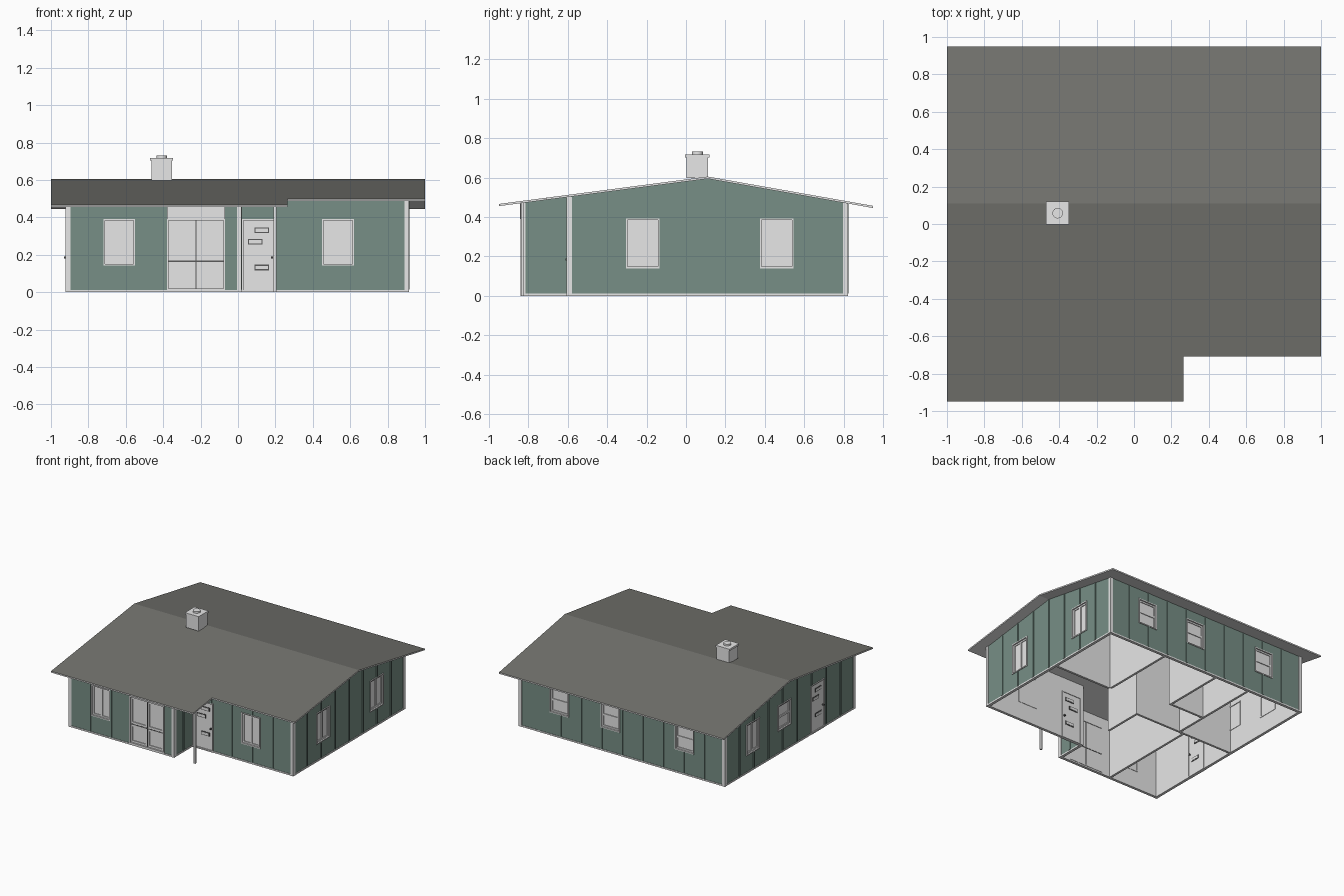
import bpy, bmesh
from mathutils import Vector

if "Cube" in bpy.data.objects:
    bpy.data.objects.remove(bpy.data.objects["Cube"])


def material(name, r, g, b):
    m = bpy.data.materials.new(name)
    m.use_nodes = True
    m.diffuse_color = (r, g, b, 1)
    m.node_tree.nodes["Principled BSDF"].inputs["Base Color"].default_value = (r, g, b, 1)
    return m


GREEN = material("green siding", .186, .275, .238)
LIGHT = material("light grey trim", .8, .8, .8)
ROOF = material("warm grey shingles", .17, .17, .155)
DARK = material("dark grey gaps", .1, .1, .1)

T = .018           # wall thickness
ROOF_T = .011
RIDGE_Y, RIDGE_Z = .11, .605
LEFT, RIGHT, BACK, FRONT, PORCH, WING = -.917, .91, .817, -.834, -.6, .015


def roof_z(y):
    return RIDGE_Z - (.131 * (RIDGE_Y - y) if y < RIDGE_Y else .177 * (y - RIDGE_Y))


def finish(name, bm, mats, rule=None):
    bm.normal_update()
    if rule:
        for f in bm.faces:
            f.material_index = rule(f.normal)
    me = bpy.data.meshes.new(name)
    bm.to_mesh(me)
    bm.free()
    for m in mats:
        me.materials.append(m)
    ob = bpy.data.objects.new(name, me)
    bpy.context.collection.objects.link(ob)
    return ob


def extrude(bm, faces, offset):
    new = bmesh.ops.extrude_face_region(bm, geom=faces)["geom"]
    bmesh.ops.translate(bm, vec=Vector(offset), verts=[v for v in new if isinstance(v, bmesh.types.BMVert)])
    bmesh.ops.recalc_face_normals(bm, faces=bm.faces)


def add_prism(bm, points, offset):
    extrude(bm, [bm.faces.new([bm.verts.new(p) for p in points])], offset)


def add_box(bm, lo, hi):
    add_prism(bm, [(lo[0], lo[1], lo[2]), (hi[0], lo[1], lo[2]), (hi[0], hi[1], lo[2]),
                   (lo[0], hi[1], lo[2])], (0, 0, hi[2] - lo[2]))


def boxes(name, mat, items):
    bm = bmesh.new()
    for lo, hi in items:
        add_box(bm, lo, hi)
    return finish(name, bm, [mat])


# A wall is (axis of its normal, position of outer face, outward sign)
def on_wall(wall, u0, u1, z0, z1, d0, d1):
    axis, pos, sign = wall
    a, b = sorted((pos + sign * d0, pos + sign * d1))
    return ((a, u0, z0), (b, u1, z1)) if axis == 0 else ((u0, a, z0), (u1, b, z1))


def build_wall(name, wall, u0, u1, outside=GREEN):
    axis, pos, sign = wall
    bm = bmesh.new()
    if axis == 0:
        tops = [u1] + ([RIDGE_Y] if u0 < RIDGE_Y < u1 else []) + [u0]
        pts = [(pos, u0, 0), (pos, u1, 0)] + [(pos, y, roof_z(y) - .007) for y in tops]
        add_prism(bm, pts, (-sign * T, 0, 0))
    else:
        add_box(bm, *on_wall(wall, u0, u1, 0, roof_z(pos) - .007, -T, 0))
    return finish(name, bm, [LIGHT, outside], lambda n: 1 if n[axis] * sign > .5 else 0)


def dress_wall(name, wall, u0, u1, count):
    # Battens under the eaves and a pale base strip
    top = lambda u: roof_z(u if wall[0] == 0 else wall[1]) - ROOF_T - .003
    step = (u1 - u0) / count
    boxes(name + "_base_strip", LIGHT, [on_wall(wall, u0, u1, 0, .012, -.002, .004)])
    return boxes(name + "_battens", GREEN,
                 [on_wall(wall, u0 + step * i - .007, u0 + step * i + .007, .013, top(u0 + step * i),
                          -.002, .006) for i in range(1, count)])


def cut(wall, *span):
    # Real opening through the wall and any batten in its way
    cutter = boxes("opening_cutter", LIGHT, [on_wall(wall, *span, -.1, .1)])
    for ob in skins[wall]:
        mod = ob.modifiers.new("opening", "BOOLEAN")
        mod.operation, mod.solver, mod.object = "DIFFERENCE", "EXACT", cutter
        bpy.context.view_layer.objects.active = ob
        bpy.ops.object.modifier_apply(modifier=mod.name)
    bpy.data.objects.remove(cutter)


def casing(wall, u0, u1, z0, z1, w=.008, d0=-T - .003, d1=.006):
    return [on_wall(wall, *r, d0, d1) for r in (
        (u0, u0 + w, z0, z1), (u1 - w, u1, z0, z1),
        (u0 + w, u1 - w, z1 - w, z1), (u0 + w, u1 - w, z0, z0 + w))]


def window(name, wall, mid, z0, z1, upright=True):
    u0, u1, zm = mid - .085, mid + .085, (z0 + z1) / 2
    cut(wall, u0, u1, z0, z1)
    bar = (mid - .008, mid + .008, z0, z1) if upright else (u0, u1, zm - .008, zm + .008)
    boxes(name + "_pane", LIGHT, [on_wall(wall, u0, u1, z0, z1, -.016, -.011)])
    boxes(name + "_frame", LIGHT, casing(wall, u0, u1, z0, z1)
          + casing(wall, u0, u1, z0, z1, .02, -.016, -.005) + [on_wall(wall, *bar, -.016, -.005)])


def door(name, wall, u0, flip=1):
    u1 = u0 + .18
    mid = (u0 + u1) / 2
    cut(wall, u0, u1, -.01, .392)
    boxes(name + "_leaf", LIGHT, [on_wall(wall, u0, u1, .003, .392, -.016, -.004)])
    boxes(name + "_frame", LIGHT, casing(wall, u0, u1, 0, .392))
    rims, panels = [], []
    for shift, z in ((.016, .332), (-.018, .27), (.016, .132)):
        c = mid + shift * flip
        for d0, d1 in ((-.006, -.001), (-.019, -.014)):
            rims.append(on_wall(wall, c - .039, c + .039, z - .015, z + .015, d0, d1))
        for d0, d1 in ((-.006, .001), (-.021, -.014)):
            panels.append(on_wall(wall, c - .033, c + .033, z - .009, z + .009, d0, d1))
    boxes(name + "_panel_rims", DARK, rims)
    boxes(name + "_panels", LIGHT, panels)
    h = mid + flip * .07
    boxes(name + "_handle", DARK, [on_wall(wall, h - .005, h + .005, .18, .19, -T - .012, .012)])


# Outer walls
front_wing = (1, FRONT, -1)
front_porch = (1, PORCH, -1)
wing_side = (0, WING, 1)
right_side = (0, RIGHT, 1)
left_side = (0, LEFT, -1)
back_side = (1, BACK, 1)
skins = {}
for name, wall, u0, u1, n in (
        ("wing_front_wall", front_wing, LEFT, WING, 5),
        ("entry_front_wall", front_porch, WING - T, RIGHT, 5),
        ("wing_side_wall", wing_side, FRONT, PORCH, 2),
        ("gable_wall_east", right_side, PORCH, BACK, 8),
        ("gable_wall_west", left_side, FRONT, BACK, 9),
        ("back_wall", back_side, LEFT, RIGHT, 10)):
    skins[wall] = (build_wall(name, wall, u0, u1), dress_wall(name, wall, u0, u1, n))

# Corner trim and porch post
corners = []
for x, y, sx, sy in ((LEFT, FRONT, 1, 1), (WING, FRONT, -1, 1), (RIGHT, PORCH, -1, 1),
                     (LEFT, BACK, 1, -1), (RIGHT, BACK, -1, -1)):
    xs = sorted((x - sx * .005, x + sx * .021))
    ys = sorted((y - sy * .005, y + sy * .021))
    corners.append(((xs[0], ys[0], 0), (xs[1], ys[1], roof_z(y) - .01)))
boxes("corner_trim", LIGHT, corners)
boxes("porch_post", LIGHT, [((.19, -.836, 0), (.205, -.821, roof_z(-.83) - .007))])

# Inner partitions
for i, (wall, u0, u1) in enumerate((
        ((1, .03, 1), LEFT + T, 0), ((0, 0, 1), -.3, .03), ((0, .39, 1), .19, BACK - T),
        ((1, .19, 1), .39, RIGHT - T), ((0, -.1, 1), .3, BACK - T), ((0, -.41, 1), .03, BACK - T),
        ((1, .3, 1), -.41, -.1), ((0, -.45, 1), FRONT + T, .03))):
    build_wall("partition_%d" % (i + 1), wall, u0, u1, LIGHT)

# Windows
window("wing_front_window", front_wing, -.635, .142, .392)
window("entry_front_window", front_porch, .535, .142, .392)
for i, y in enumerate((-.22, .46)):
    window("east_window_%d" % (i + 1), right_side, y, .14, .392)
for i, x in enumerate((.555, .1, -.56)):
    window("back_window_%d" % (i + 1), back_side, x, .185, .392, False)
window("west_window_tall", left_side, .46, .142, .392)
window("west_window_short", left_side, .06, .185, .392, False)

# Doors
door("front_door", front_porch, .021)
door("west_door", left_side, -.45, -1)

# Glazed patio doors with a pale panel above
p0, pm, p1 = -.38, -.225, -.07
cut(front_wing, p0, p1, .012, .392)
boxes("patio_gaps", DARK, [on_wall(front_wing, pm - .003, pm + .003, .02, .385, -.014, -.004),
                           on_wall(front_wing, p0 + .008, p1 - .008, .162, .17, -.014, -.004)])
panes, stiles = [], casing(front_wing, p0, p1, .012, .392)
for a, b in ((p0 + .008, pm - .003), (pm + .003, p1 - .008)):
    for c, d in ((.02, .162), (.17, .384)):
        panes.append(on_wall(front_wing, a, b, c, d, -.016, -.011))
        stiles += casing(front_wing, a, b, c, d, .016, -.016, -.005)
boxes("patio_panes", LIGHT, panes)
boxes("patio_door_frames", LIGHT, stiles)
boxes("patio_header", LIGHT, [on_wall(front_wing, p0, p1, .39, roof_z(FRONT) - .01, -.002, .009)])

# Gable roof with pale edges and soffit, and a step cut out over the entry
bm = bmesh.new()
vert = lambda x, y: bm.verts.new((x, y, roof_z(y) - ROOF_T))
E = .949
ridge = [vert(-1, RIDGE_Y), vert(1, RIDGE_Y)]
bm.faces.new([ridge[1], ridge[0]] + [vert(x, y) for x, y in
             ((-1, -E), (.265, -E), (.265, -.708), (1, -.708))])
bm.faces.new(ridge + [vert(1, E), vert(-1, E)])
extrude(bm, bm.faces[:], (0, 0, ROOF_T))
finish("roof", bm, [ROOF, LIGHT], lambda n: 0 if n.z > .5 else 1)

# Chimney
boxes("chimney", LIGHT, [((-.462, .002, .598), (-.352, .112, .705)),
                         ((-.47, -.004, .703), (-.347, .119, .718))])
bpy.ops.mesh.primitive_cylinder_add(vertices=24, radius=.028, depth=.03, location=(-.408, .058, .716))
flue = bpy.context.object
flue.name = "chimney_flue"
flue.data.materials.append(LIGHT)
bpy.ops.object.shade_smooth_by_angle()
